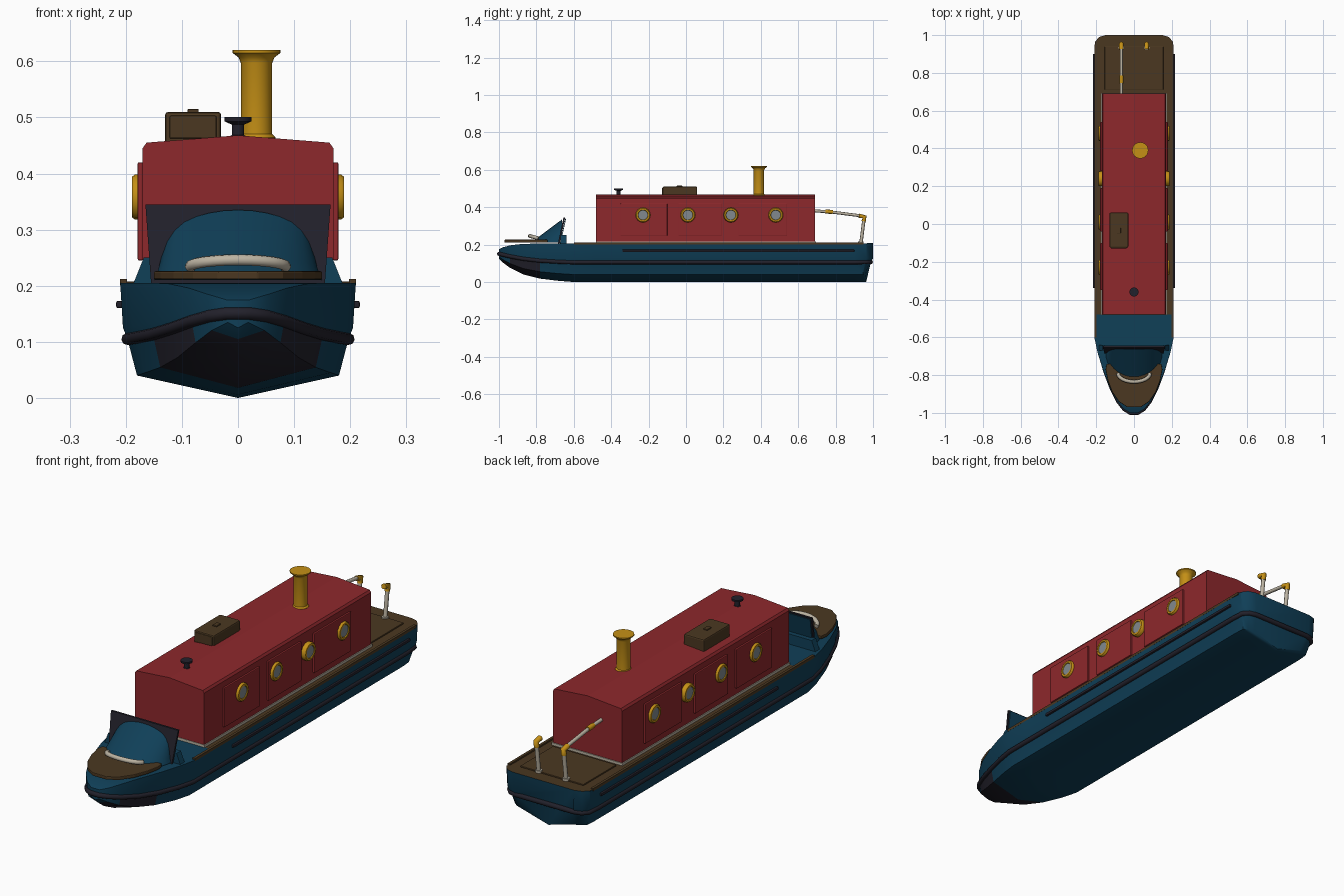
import bpy, bmesh, math
from mathutils import Vector, Matrix

cube = bpy.data.objects.get("Cube")
if cube:
    bpy.data.objects.remove(cube, do_unlink=True)


def material(name, r, g, b):
    m = bpy.data.materials.new(name)
    m.use_nodes = True
    m.diffuse_color = (r, g, b, 1)
    node = next(n for n in m.node_tree.nodes if n.type == 'BSDF_PRINCIPLED')
    node.inputs["Base Color"].default_value = (r, g, b, 1)
    node.inputs["Roughness"].default_value = 0.6
    return m


BLUE = material("hull blue", .005, .05, .097)
RED = material("cabin red", .27, .021, .025)
BROWN = material("deck brown", .07, .039, .015)
BRASS = material("brass yellow", .56, .28, .008)
DARK = material("dark trim", .016, .015, .024)
CREAM = material("cream", .5, .45, .36)
GLASS = material("window grey", .22, .25, .27)


def finish(bm, name, mats, smooth=None, bevel=0):
    bmesh.ops.recalc_face_normals(bm, faces=bm.faces)
    mesh = bpy.data.meshes.new(name)
    bm.to_mesh(mesh)
    bm.free()
    ob = bpy.data.objects.new(name, mesh)
    bpy.context.collection.objects.link(ob)
    for m in mats:
        mesh.materials.append(m)
    if bevel:
        mod = ob.modifiers.new("Bevel", 'BEVEL')
        mod.width, mod.segments = bevel, 2
    if smooth:
        bpy.ops.object.select_all(action='DESELECT')
        ob.select_set(True)
        bpy.context.view_layer.objects.active = ob
        bpy.ops.object.shade_smooth_by_angle(angle=math.radians(smooth))
    return ob


def box(name, mat, lo, hi, bevel=0):
    bm = bmesh.new()
    lo, hi = Vector(lo), Vector(hi)
    bmesh.ops.create_cube(bm, size=1, matrix=Matrix.Translation((lo + hi) / 2)
                          @ Matrix.Diagonal((*(hi - lo), 1)))
    return finish(bm, name, [mat], bevel=bevel)


def loft(rings):
    """Closed rings of equal length, bridged and capped."""
    bm = bmesh.new()
    rows = [[bm.verts.new(p) for p in ring] for ring in rings]
    n = len(rows[0])
    for a, b in zip(rows, rows[1:]):
        for i in range(n):
            j = (i + 1) % n
            bm.faces.new((a[i], a[j], b[j], b[i]))
    bm.faces.new(rows[0])
    bm.faces.new(rows[-1])
    return bm


def prism(name, mat, points, offset, bevel=0, smooth=None):
    off = Vector(offset)
    bm = loft([points, [Vector(p) + off for p in points]])
    return finish(bm, name, [mat], smooth, bevel)


def turned(name, mat, profile, matrix, sides=24):
    """Revolve (radius, height) points about local z."""
    rings = [[matrix @ Vector((r * math.cos(2 * math.pi * i / sides),
                               r * math.sin(2 * math.pi * i / sides), h))
              for i in range(sides)] for r, h in profile]
    return finish(loft(rings), name, [mat], smooth=40)


def tube(name, mat, points, radius, closed=False):
    cu = bpy.data.curves.new(name, 'CURVE')
    cu.dimensions = '3D'
    cu.bevel_depth, cu.bevel_resolution = radius, 2
    cu.use_fill_caps = True
    sp = cu.splines.new('POLY')
    sp.points.add(len(points) - 1)
    for p, q in zip(sp.points, points):
        p.co = (*q, 1)
    sp.use_cyclic_u = closed
    cu.materials.append(mat)
    ob = bpy.data.objects.new(name, cu)
    bpy.context.collection.objects.link(ob)


# Hull: stations of (y, width factor, keel height, sheer height, rake of lower half)
SECTION = [(0, 0), (.18, .04), (.197, .105), (.205, .125), (.21, .205)]
STATIONS = [(-1, .1, .125, .175, 0), (-.98, .26, .105, .185, 0),
            (-.94, .42, .075, .196, 0), (-.87, .6, .04, .204, 0),
            (-.78, .77, .018, .205, 0), (-.68, .92, .006, .205, 0),
            (-.6, 1, 0, .205, 0), (-.48, 1, 0, .205, 0), (.9, 1, 0, .205, 0),
            (.965, .98, 0, .207, .02), (.99, .88, 0, .208, .032),
            (1, .72, 0, .208, .037)]


def hull_point(station, k, side=1):
    y, s, keel, sheer, rake = station
    x, z = SECTION[k]
    return Vector((side * x * s, y - (rake if k < 2 else rake * .3 if k < 3 else 0),
                   keel + z * (sheer - keel) / .205))


rings = [[hull_point(st, k) for k in (4, 3, 2, 1, 0)] +
         [hull_point(st, k, -1) for k in (1, 2, 3, 4)] for st in STATIONS]
bm = loft(rings)
bm.normal_update()
for f in bm.faces:
    c = f.calc_center_median()
    if all(v.co.z > .17 for v in f.verts):
        f.material_index = 1 if c.y > -.48 else 0
    elif c.y < -.81 and c.z < .125 and abs(c.x) > .03:
        f.material_index = 2
finish(bm, "hull", [BLUE, BROWN, DARK], smooth=35)

# Rubbing strips
loop = [hull_point(st, 2) for st in STATIONS] + \
       [hull_point(st, 2, -1) for st in reversed(STATIONS)]
tube("lower_rubbing_strip", DARK, loop, .011, closed=True)
for side, tag in ((1, "left"), (-1, "right")):
    box("upper_rubbing_strip_" + tag, DARK, (side * .211 - .006, -.34, .16),
        (side * .211 + .006, .9, .173), .003)
    box("gunwale_" + tag, BROWN, (side * .204 - .006, -.6, .2),
        (side * .204 + .006, .95, .212))
box("stern_hatch", BROWN, (-.155, .71, .205), (.155, .94, .212), .002)

# Cabin with a cambered roof
outline = [(-.17, .2), (.17, .2), (.17, .445), (.163, .455), (0, .468),
           (-.163, .455), (-.17, .445)]
prism("cabin", RED, [(x, -.48, z) for x, z in outline], (0, 1.17, 0))
box("cabin_base_trim", CREAM, (-.174, -.482, .2), (.174, .694, .216))

# Side panels and portholes
for side, tag in ((1, "left"), (-1, "right")):
    for i, (y0, y1) in enumerate(((-.35, -.1), (-.04, .19), (.28, .54))):
        box(f"side_panel_{tag}_{i}", RED, (side * .174 - .005, y0, .245),
            (side * .174 + .005, y1, .42), .003)
    for i, y in enumerate((-.23, .01, .24, .48)):
        m = Matrix.Translation((side * .168, y, .358)) @ \
            Matrix.Rotation(side * math.pi / 2, 4, 'Y')
        turned(f"porthole_ring_{tag}_{i}", BRASS,
               [(.04, 0), (.04, .016), (.036, .021), (.028, .021), (.025, .015)], m, 16)
        turned(f"porthole_glass_{tag}_{i}", GLASS, [(.026, .01), (.026, .018)], m, 16)

# Roof fittings
turned("chimney", BRASS, [(.034, 0), (.034, .012), (.028, .018), (.028, .145),
                          (.032, .155), (.043, .163), (.043, .168)],
       Matrix.Translation((.033, .39, .452)))
turned("roof_vent", DARK, [(.018, 0), (.018, .008), (.011, .014), (.011, .032),
                           (.024, .038), (.024, .046)],
       Matrix.Translation((0, -.36, .455)))
box("roof_box", BROWN, (-.13, -.125, .452), (-.03, .06, .51), .006)
box("roof_box_front", BROWN, (-.122, -.129, .462), (-.038, -.12, .503), .003)
box("roof_box_handle", BROWN, (-.09, -.05, .508), (-.07, -.02, .515), .002)

# Bow screen with a rounded cover in front of it
prism("bow_screen", DARK, [(-.165, -.655, .345), (.165, -.655, .345),
                           (.155, -.685, .205), (-.155, -.685, .205)], (0, .009, 0))
prism("bow_screen_back", BLUE, [(-.16, -.645, .34), (.16, -.645, .34),
                                (.15, -.675, .205), (-.15, -.675, .205)], (0, .004, 0))
prism("bow_coaming", BLUE, [(-.188, -.67, .2), (.188, -.67, .2),
                            (.168, -.67, .25), (-.168, -.67, .25)], (0, .03, 0))
N = 16
cover = []
for t in (0, .35, .7, .9, 1):
    ring = []
    for i in range(N + 1):
        a = math.pi * i / N
        top = Vector((.135 * math.cos(a), -.662, .235 + .1 * math.sin(a) ** .7))
        low = Vector((.15 * math.cos(a), -.68 - .15 * math.sin(a), .21))
        ring.append(low.lerp(top, t))
    cover.append(ring)
finish(loft(cover), "bow_cover", [BLUE], smooth=50)

# Bow platform and rope fender
half = [(.145, -.74), (.15, -.77), (.138, -.83), (.115, -.89), (.08, -.94), (.035, -.97)]
plan = half + [(-x, y) for x, y in reversed(half)]
prism("bow_platform", BROWN, [(x, y, .211) for x, y in plan], (0, 0, .015), .003)
arc = [math.pi * (i / 12) for i in range(13)]
tube("rope_fender", CREAM, [(.085 * math.cos(a), -.79 - .045 * math.sin(a),
                             .234 + .012 * math.sin(a)) for a in arc], .01)

# Stern rails
for x, tag in ((-.067, "right"), (.067, "left")):
    tube("stern_post_" + tag, CREAM, [(x, .935, .205), (x, .953, .345)], .009)
    tube("stern_post_cap_" + tag, BRASS,
         [(x, .95, .325), (x, .955, .348), (x, .925, .354)], .012)
    turned("post_foot_" + tag, CREAM, [(.015, 0), (.015, .012)],
           Matrix.Translation((x, .935, .205)), 12)
tube("stern_rail", CREAM, [(-.067, .69, .38), (-.067, .77, .375), (-.067, .94, .353)], .008)
tube("rail_joint", BRASS, [(-.067, .745, .377), (-.067, .785, .374)], .011)
